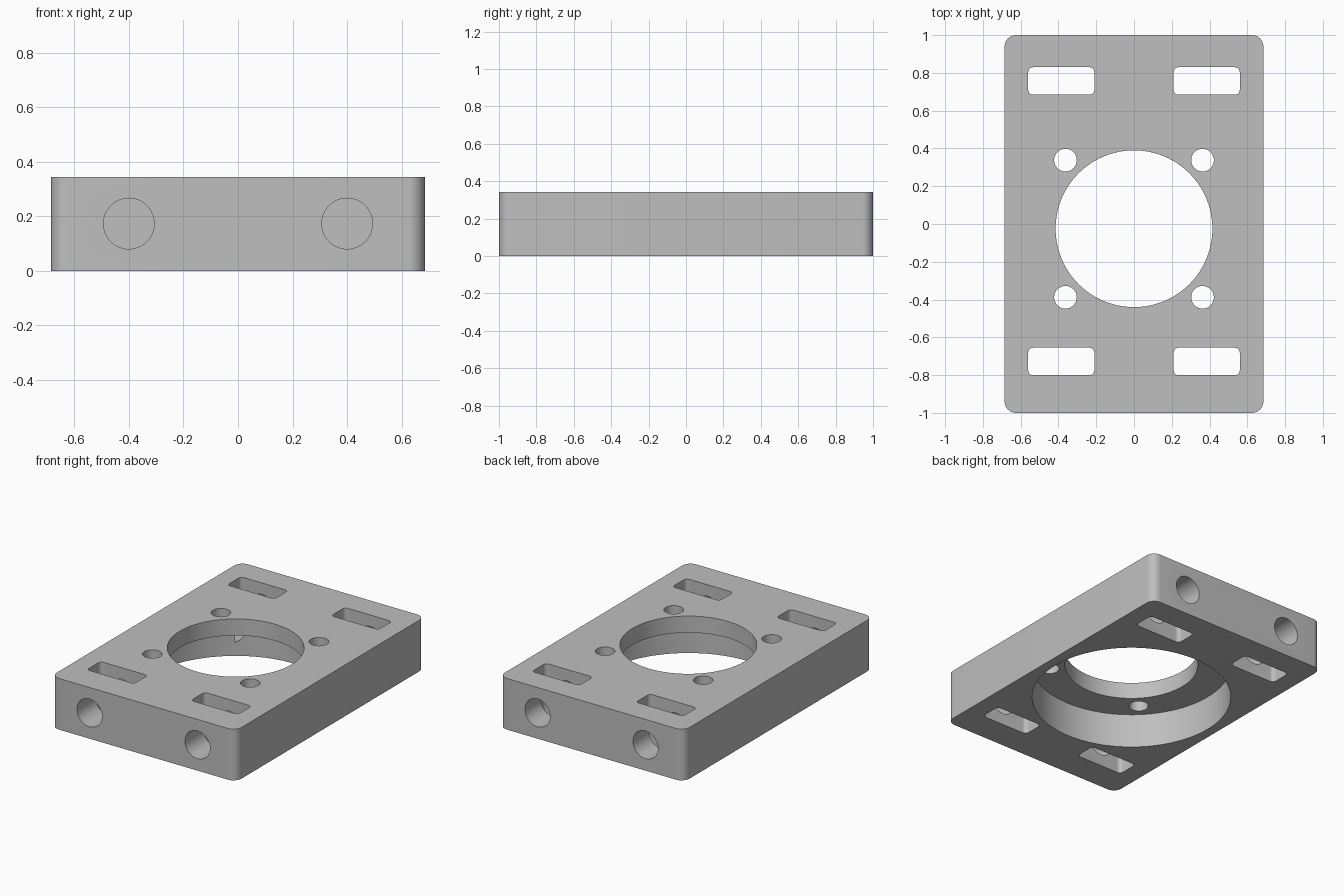
import bpy, bmesh, math
from mathutils import Matrix

HEIGHT = 0.343
BORE_Y = -0.025

cube = bpy.data.objects.get("Cube")
if cube:
    bpy.data.objects.remove(cube, do_unlink=True)

grey = bpy.data.materials.new("plain grey")
grey.use_nodes = True
colour = (0.52, 0.52, 0.52, 1)
grey.diffuse_color = colour
grey.node_tree.nodes["Principled BSDF"].inputs["Base Color"].default_value = colour


def make_object(name, bm):
    mesh = bpy.data.meshes.new(name)
    bmesh.ops.recalc_face_normals(bm, faces=bm.faces)
    bm.to_mesh(mesh)
    bm.free()
    mesh.materials.append(grey)
    obj = bpy.data.objects.new(name, mesh)
    bpy.context.collection.objects.link(obj)
    return obj


def rounded_block(name, x0, x1, y0, y1, z0, z1, radius, segments):
    """Box with rounded upright edges."""
    bm = bmesh.new()
    place = (Matrix.Translation(((x0 + x1) / 2, (y0 + y1) / 2, (z0 + z1) / 2))
             @ Matrix.Diagonal((x1 - x0, y1 - y0, z1 - z0, 1)))
    bmesh.ops.create_cube(bm, size=1, matrix=place)
    upright = [e for e in bm.edges
               if abs(e.verts[0].co.z - e.verts[1].co.z) > 0.01]
    bmesh.ops.bevel(bm, geom=upright, offset=radius, segments=segments,
                    profile=0.5, affect='EDGES')
    return make_object(name, bm)


def cylinder(name, centre, radius, length, sides, along_y=False):
    bm = bmesh.new()
    turn = Matrix.Rotation(math.pi / 2, 4, 'X') if along_y else Matrix()
    bmesh.ops.create_cone(bm, cap_ends=True, segments=sides, radius1=radius,
                          radius2=radius, depth=length,
                          matrix=Matrix.Translation(centre) @ turn)
    return make_object(name, bm)


# Solid plate with rounded corners
plate = rounded_block("mounting_plate", -0.685, 0.685, -1, 1, 0, HEIGHT, 0.06, 8)

# Central bore and the wider recess below it
cutters = [
    cylinder("recess_cutter", (0, BORE_Y, 0), 0.62, 0.464, 96),
    cylinder("bore_cutter", (0, BORE_Y, 0.3), 0.415, 0.4, 96),
]

for side in (-1, 1):
    # Bolt holes around the bore
    for end in (-1, 1):
        cutters.append(cylinder("bolt_hole_cutter",
                                (side * 0.363, BORE_Y + end * 0.363, 0.3),
                                0.06, 0.4, 32))
    # Upright slots, and blind holes running in from each end
    for y0, y1, tip, mouth in ((-0.80, -0.655, -0.58, -1.1),
                               (0.685, 0.83, 0.48, 1.1)):
        xs = sorted((side * 0.21, side * 0.56))
        cutters.append(rounded_block("slot_cutter", *xs, y0, y1,
                                     -0.1, 0.5, 0.025, 5))
        cutters.append(cylinder("end_hole_cutter",
                                (side * 0.4, (tip + mouth) / 2, 0.173),
                                0.093, abs(mouth - tip), 48, along_y=True))

# Cut every opening, then discard the cutters
bpy.context.view_layer.objects.active = plate
for cutter in cutters:
    cut = plate.modifiers.new("cut", 'BOOLEAN')
    cut.operation = 'DIFFERENCE'
    cut.solver = 'EXACT'
    cut.object = cutter
    bpy.ops.object.modifier_apply(modifier=cut.name)
    bpy.data.objects.remove(cutter, do_unlink=True)

# Smooth round walls, crisp rims
for obj in bpy.context.selected_objects:
    obj.select_set(False)
plate.select_set(True)
bpy.ops.object.shade_smooth_by_angle(angle=math.radians(30))
